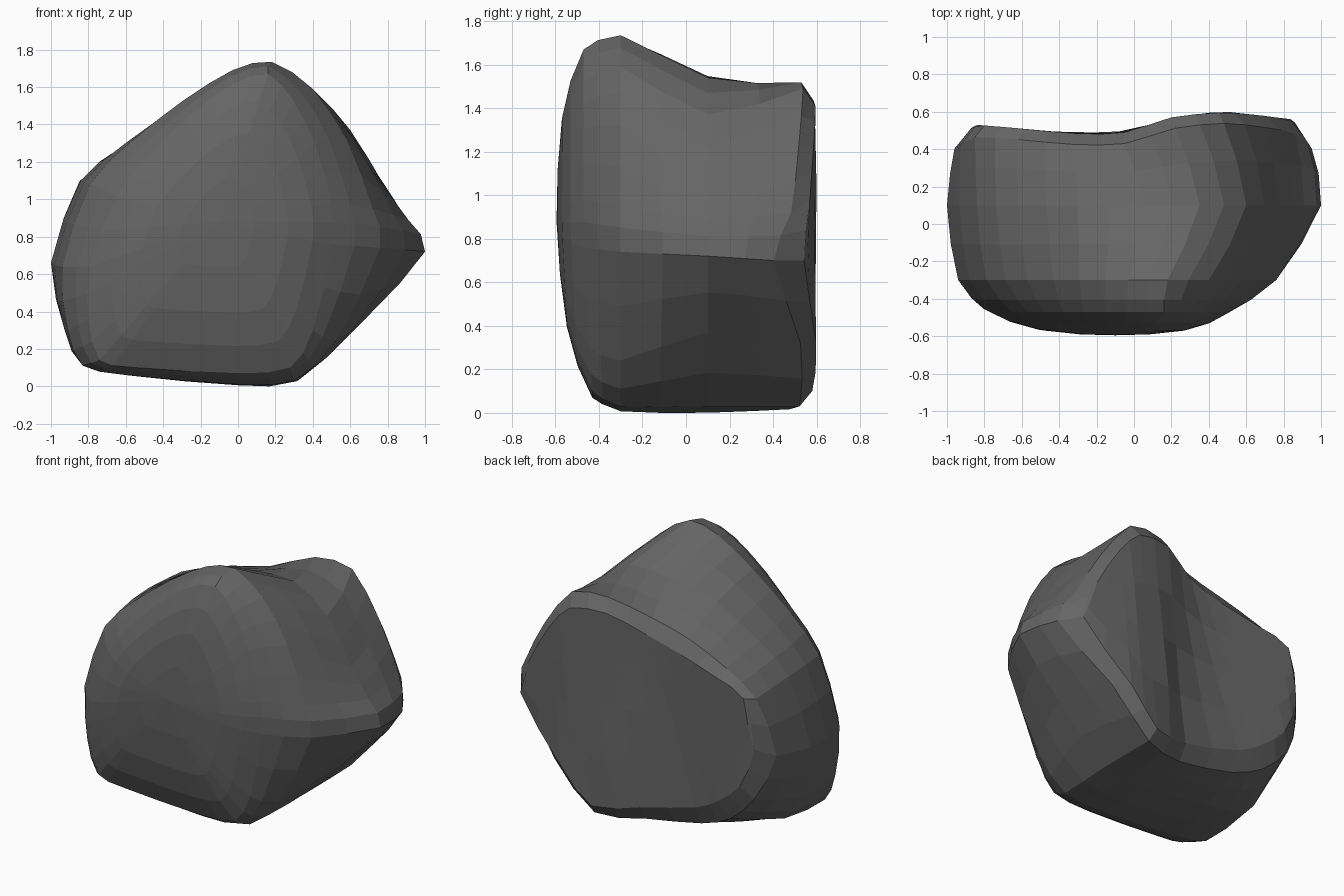
import bpy
import bmesh
from mathutils import Vector

cube = bpy.data.objects.get("Cube")
if cube:
    bpy.data.objects.remove(cube, do_unlink=True)

# Outlines (x, z), counter-clockwise from the right-hand tip
BACK = [(.86, .7), (.77, .97), (.61, 1.24), (.45, 1.41), (.2, 1.43), (-.05, 1.32),
        (-.3, 1.25), (-.58, 1.18), (-.8, 1.1), (-.87, .77), (-.77, .5), (-.6, .35),
        (-.42, .25), (0, .14), (.3, .1), (.52, .32)]
BEVEL = [(.95, .7), (.86, .92), (.7, 1.21), (.48, 1.49), (.22, 1.51), (-.05, 1.41),
         (-.32, 1.34), (-.62, 1.23), (-.85, 1.09), (-.96, .71), (-.84, .41), (-.65, .22),
         (-.42, .12), (0, .04), (.32, .03), (.62, .32)]
MIDDLE = [(1, .72), (.91, .89), (.78, 1.07), (.6, 1.37), (.35, 1.54), (.05, 1.53),
          (-.3, 1.46), (-.62, 1.28), (-.84, 1.1), (-1, .66), (-.92, .3), (-.81, .13),
          (-.5, .06), (0, .01), (.32, .03), (.69, .37)]
CREST = [(.76, .74), (.72, .95), (.58, 1.32), (.4, 1.59), (.18, 1.735), (-.03, 1.69),
         (-.29, 1.53), (-.57, 1.31), (-.79, 1.08), (-.94, .64), (-.91, .3), (-.83, .11),
         (-.6, .06), (0, .01), (.3, .03), (.52, .24)]
FRONT = [(.51, .76), (.5, .98), (.41, 1.3), (.3, 1.52), (.16, 1.67), (-.04, 1.61),
         (-.27, 1.44), (-.48, 1.23), (-.65, 1.02), (-.79, .64), (-.8, .36), (-.74, .14),
         (-.55, .1), (0, .07), (.28, .1), (.4, .3)]
# Wavy depth of the back face along x
BACK_DEPTH = [(-1, .44), (-.84, .53), (-.2, .475), (.05, .5), (.2, .57),
              (.5, .6), (.84, .56), (1, .42)]


def back_y(x):
    for (x0, y0), (x1, y1) in zip(BACK_DEPTH, BACK_DEPTH[1:]):
        if x <= x1:
            return y0 + (y1 - y0) * max(0, x - x0) / (x1 - x0)
    return BACK_DEPTH[-1][1]


def undercut(z):
    """How far the front recedes towards the foot."""
    return .05 * max(0, .85 - z)


def midpoint(a, b, c, d):
    """Halfway point of a smooth curve running through b and c."""
    return (b + c) * .55 - (a + d) * .05


def refine_ring(ring):
    n = len(ring)
    out = []
    for i in range(n):
        out += [ring[i], midpoint(ring[i - 1], ring[i], ring[(i + 1) % n], ring[(i + 2) % n])]
    return out


def refine_rows(rows):
    out = [rows[0]]
    for i in range(len(rows) - 1):
        quad = (rows[max(i - 1, 0)], rows[i], rows[i + 1], rows[min(i + 2, len(rows) - 1)])
        out += [[midpoint(*p) for p in zip(*quad)], rows[i + 1]]
    return out


def section(outline, depth):
    return refine_ring([Vector((x, depth(x, z), z)) for x, z in outline])


def shrink(ring, centre, factor, y):
    out = [centre.lerp(p, factor) for p in ring]
    for p in out:
        p.y = y + undercut(p.z)
    return out


# Body from the back bevel to the front edge, then the domed front
body = refine_rows([
    section(BEVEL, lambda x, z: back_y(x) - .06),
    section(MIDDLE, lambda x, z: .1),
    section(CREST, lambda x, z: -.3),
    section(FRONT, lambda x, z: -.47 + undercut(z)),
])
front_mid = Vector((-.1, -.595, .88))
rings = [section(BACK, lambda x, z: back_y(x))] + body
rings += [shrink(body[-1], front_mid, f, y)
          for f, y in ((.82, -.53), (.6, -.57), (.3, -.59))]

bm = bmesh.new()
rows = [[bm.verts.new(p) for p in ring] for ring in rings]
count = len(rows[0])
for a, b in zip(rows, rows[1:]):
    for i in range(count):
        j = (i + 1) % count
        bm.faces.new((a[i], a[j], b[j], b[i]))

# Front centre
tip = bm.verts.new(front_mid)
for i in range(count):
    bm.faces.new((rows[-1][i - 1], rows[-1][i], tip))

# Back face as upright strips between the upper and lower edges
STEPS = 4
edge = rows[0]
columns = []
for k in range(2, count // 2 + 1):
    top, bottom = edge[k], edge[(2 - k) % count]
    column = [top]
    for s in range(1, STEPS):
        p = top.co.lerp(bottom.co, s / STEPS)
        p.y = back_y(p.x)
        column.append(bm.verts.new(p))
    columns.append(column + [bottom])
for a, b in zip(columns, columns[1:]):
    for s in range(STEPS):
        bm.faces.new((a[s], a[s + 1], b[s + 1], b[s]))
bm.faces.new([edge[1]] + columns[0])
bm.faces.new([edge[count // 2 + 1]] + columns[-1])
bmesh.ops.recalc_face_normals(bm, faces=bm.faces)

# Rest on the ground
low = min(v.co.z for v in bm.verts)
bmesh.ops.translate(bm, verts=bm.verts, vec=(0, 0, -low))

mesh = bpy.data.meshes.new("boulder")
bm.to_mesh(mesh)
bm.free()
boulder = bpy.data.objects.new("boulder", mesh)
bpy.context.collection.objects.link(boulder)

# Dark stone
stone = bpy.data.materials.new("dark grey stone")
stone.use_nodes = True
color = (.13, .13, .13, 1)
stone.diffuse_color = color
bsdf = stone.node_tree.nodes["Principled BSDF"]
bsdf.inputs["Base Color"].default_value = color
bsdf.inputs["Roughness"].default_value = .9
mesh.materials.append(stone)
